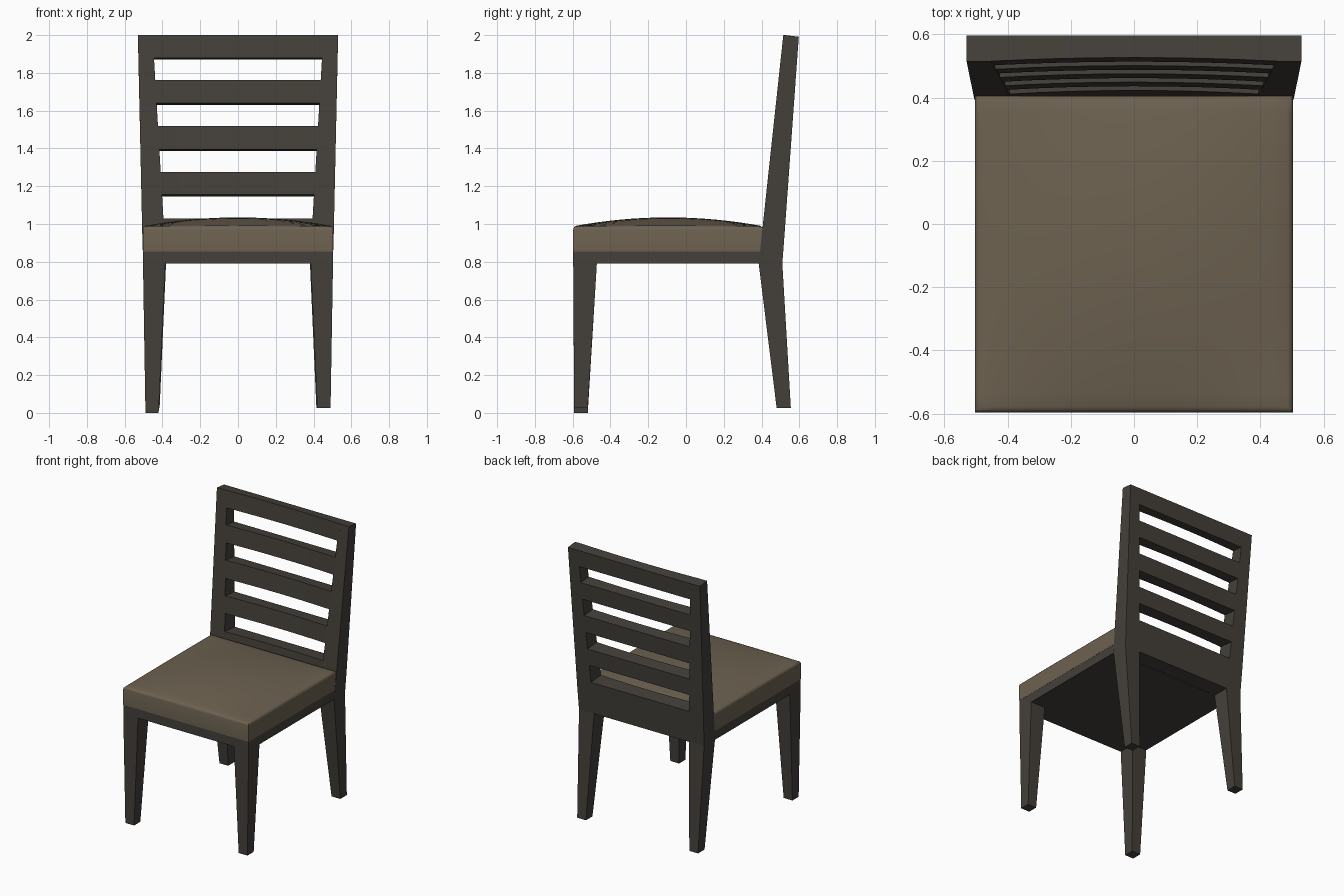
import bpy, bmesh

if "Cube" in bpy.data.objects:
    bpy.data.objects.remove(bpy.data.objects["Cube"])


def material(name, rgb):
    m = bpy.data.materials.new(name)
    m.diffuse_color = (*rgb, 1)
    m.use_nodes = True
    m.node_tree.nodes["Principled BSDF"].inputs["Base Color"].default_value = m.diffuse_color
    return m


WOOD = material("dark_wood", (0.058, 0.051, 0.042))
FABRIC = material("brown_fabric", (0.15, 0.12, 0.08))


def finish(name, bm, mat):
    bmesh.ops.recalc_face_normals(bm, faces=bm.faces)
    me = bpy.data.meshes.new(name)
    bm.to_mesh(me)
    bm.free()
    ob = bpy.data.objects.new(name, me)
    bpy.context.collection.objects.link(ob)
    me.materials.append(mat)
    return ob


def loft(name, sections, mat=WOOD):
    """Skin a solid through a list of four-cornered sections."""
    bm = bmesh.new()
    rings = [[bm.verts.new(p) for p in s] for s in sections]
    for a, b in zip(rings, rings[1:]):
        for i in range(4):
            j = (i + 1) % 4
            bm.faces.new((a[i], a[j], b[j], b[i]))
    bm.faces.new(rings[0])
    bm.faces.new(rings[-1])
    return finish(name, bm, mat)


def post(name, side, rows):
    """Rows are z, inner x, outer x, front y, back y, drop of the back edge."""
    loft(name, [[(side * a, f, z), (side * b, f, z), (side * b, k, z - d), (side * a, k, z - d)]
                for z, a, b, f, k, d in rows])


# Legs and back posts (the left front leg is slightly longer)
for label, s in (("left", -1), ("right", 1)):
    foot = 0.0 if s < 0 else 0.025
    post("front_leg_" + label, s, [
        (foot, 0.42, 0.49, -0.592, -0.52, 0),
        (0.79, 0.385, 0.503, -0.597, -0.472, 0),
        (0.855, 0.385, 0.503, -0.597, -0.472, 0)])
    post("back_post_" + label, s, [
        (0.025, 0.415, 0.485, 0.48, 0.555, 0),
        (0.79, 0.381, 0.502, 0.385, 0.51, 0),
        (0.95, 0.39, 0.507, 0.402, 0.522, 0),
        (2.0, 0.452, 0.53, 0.515, 0.597, 0.009)])


# Back rails: flush with the posts, front face gently bowed
def front_y(z):
    return 0.385 + (z - 0.79) * 0.1074


def back_y(z):
    return 0.51 + (z - 0.79) * 0.072


def half_width(z):
    return 0.381 + (z - 0.79) * 0.0588 + 0.01


def rail(name, z0, z1, drop0=0.009):
    sections = []
    for i in range(9):
        t = i / 4 - 1
        bow = 0.012 * (1 - t * t)
        sections.append([
            (t * half_width(z0), front_y(z0) + bow, z0),
            (t * half_width(z0), back_y(z0), z0 - drop0),
            (t * half_width(z1), back_y(z1), z1 - 0.009),
            (t * half_width(z1), front_y(z1) + bow, z1)])
    loft(name, sections)


rail("back_lower_panel", 0.79, 1.03, 0)
for n, (a, b) in enumerate([(1.155, 1.275), (1.395, 1.52), (1.64, 1.762)]):
    rail(f"back_slat_{n + 1}", a, b)
rail("back_top_rail", 1.88, 2.0)

# Seat frame
loft("seat_frame", [[(-0.503, -0.597, z), (0.503, -0.597, z),
                     (0.503, y, z), (-0.503, y, z)] for z, y in ((0.79, 0.386), (0.855, 0.393))])

# Crowned cushion with a softened top edge
bm = bmesh.new()
bmesh.ops.create_grid(bm, x_segments=16, y_segments=16, size=1)
rim = [e for e in bm.edges if e.is_boundary]
for v in bm.verts:
    u, w = v.co.x, v.co.y
    v.co = (u * 0.504, -0.0945 + w * 0.5025, 0.988 + 0.047 * (1 - u * u) * (1 - w * w))
geo = bmesh.ops.extrude_edge_only(bm, edges=rim)["geom"]
low = [g for g in geo if isinstance(g, bmesh.types.BMVert)]
for v in low:
    v.co.z = 0.855
bmesh.ops.contextual_create(bm, geom=[g for g in geo if isinstance(g, bmesh.types.BMEdge)])
bmesh.ops.bevel(bm, geom=rim, offset=0.018, segments=3, profile=0.5, affect='EDGES')
for v in bm.verts:
    if v.co.y > 0.38:
        v.co.y += (v.co.z - 0.99) * 0.107
cushion = finish("seat_cushion", bm, FABRIC)
bpy.context.view_layer.objects.active = cushion
cushion.select_set(True)
bpy.ops.object.shade_smooth_by_angle(angle=0.7)
